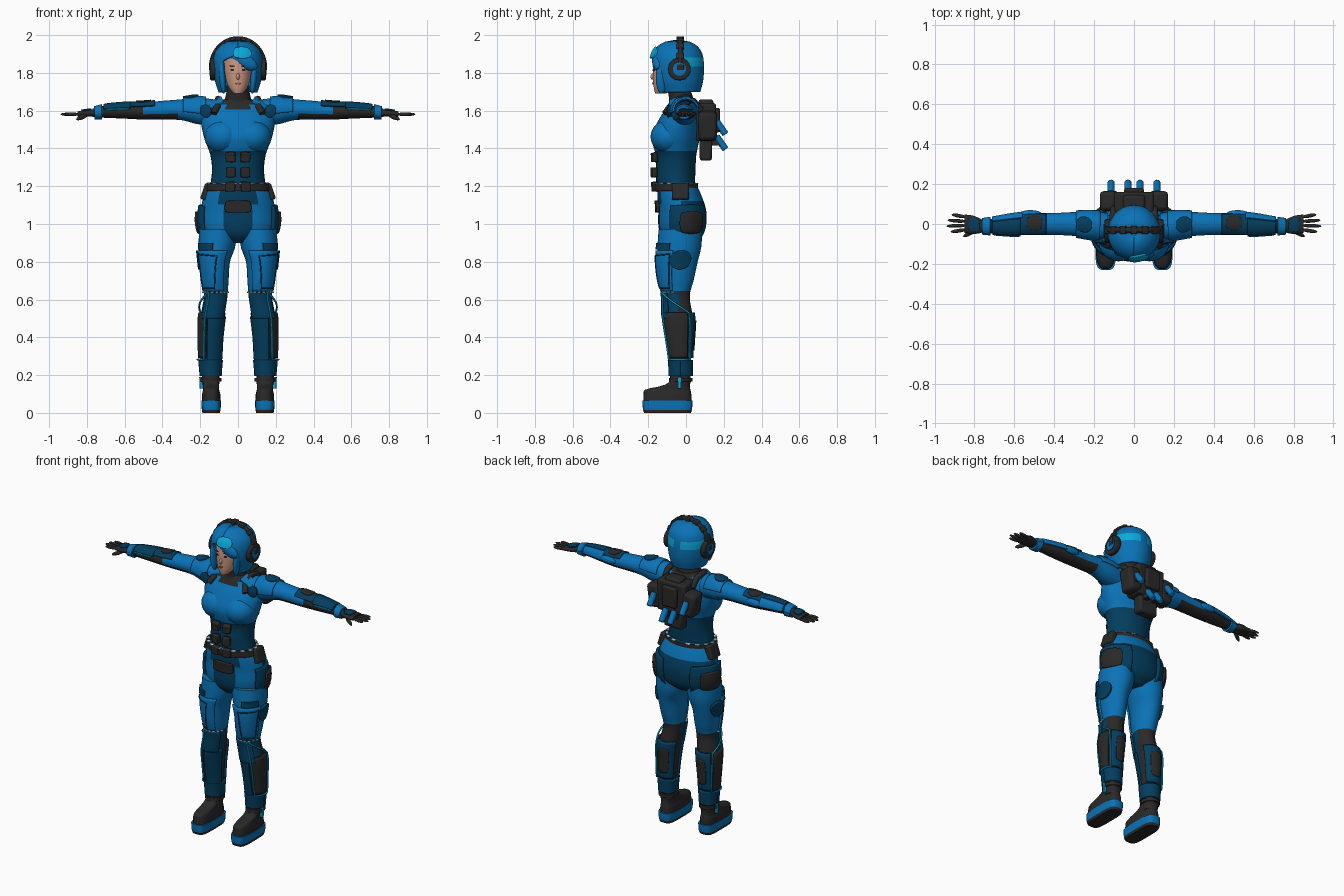
import bpy, bmesh
from math import sin, cos, radians, copysign, pi
from mathutils import Vector, Matrix, Euler
default = bpy.data.objects.get("Cube")
if default:
    bpy.data.objects.remove(default, do_unlink=True)
COLORS = {"blue": (.003, .17, .47), "dark_blue": (.001, .047, .112), "black": (.022, .022, .022), "cyan": (.003, .4, .7),
          "skin": (.62, .32, .23), "lips": (.42, .13, .11), "pale": (.7, .85, .9)}
MATS = {}
for label, rgb in COLORS.items():
    m = MATS[label] = bpy.data.materials.new(label)
    m.use_nodes = True
    m.diffuse_color = (*rgb, 1)
    m.node_tree.nodes["Principled BSDF"].inputs["Base Color"].default_value = (*rgb, 1)
made = []

def finish(name, bm, color, mirror=False, thick=0, bevel=0):
    """Turn a bmesh into an object; color is a name or a rule on face centres."""
    rule = color if callable(color) else (lambda c: color)
    mesh = bpy.data.meshes.new(name)
    bmesh.ops.recalc_face_normals(bm, faces=bm.faces)
    used = []
    for f in bm.faces:
        key = rule(f.calc_center_median())
        if key not in used:
            used.append(key)
            mesh.materials.append(MATS[key])
        f.material_index = used.index(key)
    bm.to_mesh(mesh)
    bm.free()
    ob = bpy.data.objects.new(name, mesh)
    bpy.context.collection.objects.link(ob)
    if thick:
        mod = ob.modifiers.new("thickness", "SOLIDIFY")
        mod.thickness, mod.offset = thick, 0
    if bevel:
        mod = ob.modifiers.new("bevel", "BEVEL")
        mod.width, mod.segments = bevel, 2
    if mirror:
        ob.modifiers.new("mirror", "MIRROR")
    made.append(ob)

def ring(rows, t):
    """Smooth section (two centres, two radii) at position t."""
    last = len(rows) - 1
    i = max([j for j in range(last) if rows[j][0] <= t + 1e-6] or [0])
    slope = []
    for j in (i, i + 1):
        a, b = rows[max(j - 1, 0)], rows[min(j + 1, last)]
        slope.append([(q - p) / (b[0] - a[0]) for p, q in zip(a, b)])
    h = rows[i + 1][0] - rows[i][0]
    u = (t - rows[i][0]) / h
    s = u * u * (3 - 2 * u)
    return [(1 - s) * rows[i][k] + s * rows[i + 1][k] + h * u * (1 - u) *
            ((1 - u) * slope[0][k] - u * slope[1][k]) for k in range(1, 5)]

def point(body, t, deg, grow=0):
    axis, rows, power = body
    ca, cb, ra, rb = ring(rows, t)
    c, s = cos(radians(deg)), sin(radians(deg))
    a, b = ca + (ra + grow) * copysign(abs(c) ** power, c), cb + (rb + grow) * copysign(abs(s) ** power, s)
    return Vector((t, a, b)) if axis == "x" else Vector((a, b, t))

def skin_grid(bm, grid, wrap=False):
    for r0, r1 in zip(grid, grid[1:]):
        for j in range(len(r0) - (not wrap)):
            k = (j + 1) % len(r0)
            bm.faces.new((r0[j], r0[k], r1[k], r1[j]))

def loft(name, body, color, mirror=False, steps=36, segs=32):
    bm = bmesh.new()
    lo, hi = body[1][0][0], body[1][-1][0]
    grid = [[bm.verts.new(point(body, lo + (hi - lo) * i / steps, 360 * j / segs)) for j in range(segs)]
            for i in range(steps + 1)]
    skin_grid(bm, grid, wrap=True)
    bm.faces.new(grid[0])
    bm.faces.new(grid[-1])
    finish(name, bm, color, mirror)

def patch(name, body, t0, t1, a0, a1, grow, color, mirror=True, oval=0, gap=None, n=16):
    """A shell plate that follows the surface of a body; oval rounds its corners."""
    bm = bmesh.new()
    grid = []
    for i in range(n + 1):
        grid.append([])
        for j in range(2 * n + 1):
            u, v = 2 * i / n - 1, j / n - 1
            u, v = u * (1 - v * v * oval) ** .5, v * (1 - u * u * oval) ** .5
            t = t0 + (t1 - t0) * (u + 1) / 2
            g = gap(t) if gap else 0
            grid[i].append(bm.verts.new(point(body, t, a0 + g + (a1 - a0 - 2 * g) * (v + 1) / 2, grow / 2)))
    skin_grid(bm, grid)
    finish(name, bm, color, mirror, thick=grow + .004)

def solid(name, kind, loc, size, color, rot=(0, 0, 0), mirror=False, bevel=0):
    bm = bmesh.new()
    if kind == "box":
        bmesh.ops.create_cube(bm, size=1)
    elif kind == "ball":
        bmesh.ops.create_uvsphere(bm, u_segments=24, v_segments=16, radius=.5)
    else:
        bmesh.ops.create_cone(bm, cap_ends=True, segments=24, radius1=.5, radius2=.5, depth=1)
    turn = Euler([radians(r) for r in rot]).to_matrix().to_4x4()
    bm.transform(Matrix.Translation(loc) @ turn @ Matrix.Diagonal((*size, 1)))
    finish(name, bm, color, mirror, bevel=bevel)

def tube(name, pts, radius, color, closed=False):
    cu = bpy.data.curves.new(name, "CURVE")
    cu.dimensions, cu.bevel_depth, cu.bevel_resolution, cu.use_fill_caps = "3D", radius, 2, True
    sp = cu.splines.new("POLY")
    sp.points.add(len(pts) - 1)
    for p, co in zip(sp.points, pts):
        p.co = (*co, 1)
    sp.use_cyclic_u = closed
    cu.materials.append(MATS[color])
    ob = bpy.data.objects.new(name, cu)
    bpy.context.collection.objects.link(ob)
    ob.modifiers.new("mirror", "MIRROR")

def trim(name, body, corners, grow, color, radius=.005):
    tube(name, [point(body, a[0] + (b[0] - a[0]) * k / 8, a[1] + (b[1] - a[1]) * k / 8, grow)
                for a, b in zip(corners, corners[1:] + corners[:1]) for k in range(8)], radius, color, closed=True)

# Body sections: position, two centres, two radii
torso = ("z", [(1.17, 0, -.055, .152, .1), (1.28, 0, -.055, .138, .105), (1.36, 0, -.052, .145, .106), (1.41, 0, -.055, .162, .118),
               (1.47, 0, -.052, .183, .127), (1.56, 0, -.035, .195, .105), (1.62, 0, -.02, .17, .08), (1.66, 0, -.02, .085, .065)], 1)
hips = ("z", [(.9, 0, -.025, .06, .07), (.94, 0, -.022, .17, .11), (.99, 0, -.02, .198, .126), (1.07, 0, -.02, .198, .127),
              (1.15, 0, -.035, .18, .117), (1.22, 0, -.05, .148, .1)], 1)
legs = ("z", [(.12, .143, -.03, .043, .052), (.2, .145, -.028, .045, .05), (.3, .145, -.03, .053, .055), (.4, .143, -.035, .057, .066),
              (.5, .137, -.04, .063, .076), (.62, .118, -.05, .062, .07), (.7, .12, -.05, .07, .09), (.8, .122, -.045, .08, .107),
              (.88, .112, -.035, .097, .116), (.97, .105, -.03, .1, .115)], 1)
arms = ("x", [(.13, -.015, 1.59, .07, .07), (.22, -.005, 1.6, .068, .07), (.3, 0, 1.605, .06, .055), (.4, 0, 1.602, .055, .05),
              (.5, 0, 1.598, .055, .045), (.6, -.005, 1.598, .05, .04), (.7, -.01, 1.595, .038, .033), (.77, -.012, 1.588, .03, .022)], 1)
head = ("z", [(1.69, 0, -.135, .022, .028), (1.72, 0, -.115, .048, .055), (1.78, 0, -.095, .068, .08), (1.84, 0, -.09, .073, .085),
              (1.9, 0, -.08, .07, .085), (1.95, 0, -.07, .04, .05)], 1)
hair = ("z", [(1.7, 0, -.035, .088, .095), (1.76, 0, -.04, .106, .115), (1.84, 0, -.045, .116, .124), (1.9, 0, -.045, .108, .115),
              (1.94, 0, -.045, .078, .086), (1.96, 0, -.045, .04, .045), (1.966, 0, -.045, .004, .004)], 1)
neck = ("z", [(1.6, 0, -.02, .1, .075), (1.66, 0, -.025, .07, .065), (1.74, 0, -.045, .055, .058)], 1)
boot = ("z", [(.06, .142, -.098, .05, .128), (.1, .142, -.098, .048, .126), (.125, .142, -.095, .042, .118),
              (.14, .143, -.06, .043, .08), (.16, .143, -.035, .044, .058), (.22, .145, -.03, .046, .053)], .7)
sole = ("z", [(0, .142, -.098, .046, .124), (.02, .142, -.098, .05, .13), (.065, .142, -.098, .052, .133)], .5)
palm = ("x", [(.755, -.012, 1.588, .03, .02), (.8, -.005, 1.586, .045, .018), (.85, .002, 1.582, .046, .014)], .8)

# Colour rules by position
def torso_color(c):
    if c.z > 1.64 or (c.z > 1.6 and abs(c.x) < .075):
        return "black"
    return "dark_blue" if c.z < 1.385 else "blue"

def leg_color(c):
    if c.z < .2 or (c.z < .64 and c.y > -.04 and c.z > .28):
        return "black"
    return "dark_blue" if c.z < .64 else "blue"

def hip_color(c):
    if c.y < -.02:
        return "dark_blue" if abs(c.x) < .09 else "blue"
    return "blue" if c.z > 1.12 else "dark_blue"

def arm_color(c):
    if c.x > .5:
        return "black"
    return "black" if c.x > .32 and c.z < 1.585 else "blue"

def hair_color(c):
    return "cyan" if 1.83 < c.z < 1.885 and c.y > -.02 and abs(c.x) > .025 else "blue"

# Main body
loft("torso", torso, torso_color)
solid("bust", "ball", (.078, -.09, 1.462), (.2, .195, .18), "blue", mirror=True)
loft("hips", hips, hip_color)
loft("legs", legs, leg_color, mirror=True, steps=60)
loft("arms", arms, arm_color, mirror=True, steps=48)
loft("neck_collar", neck, "black", steps=8)
loft("boot_uppers", boot, "black", mirror=True, steps=18)
loft("boot_soles", sole, lambda c: "black" if c.z < .02 else "blue", mirror=True, steps=8)
loft("palms", palm, "black", mirror=True, steps=6, segs=20)
for i, reach in enumerate((.08, .1, .095, .075)):
    solid(f"finger_{i}", "ball", (.84 + reach / 2, -.034 + .025 * i, 1.581), (reach, .019, .019), "black", (0, 0, 6 * i - 8), True)
solid("thumbs", "ball", (.825, -.047, 1.566), (.075, .022, .024), "black", (0, 20, -28), True)
# Head and face
loft("face", head, "skin", steps=24)
solid("nose", "ball", (0, -.174, 1.781), (.019, .028, .034), "skin", (-18, 0, 0))
patch("eyes", head, 1.81, 1.82, 286, 301, .003, "black", oval=.5, n=6)
patch("eyebrows", head, 1.835, 1.839, 284, 304, .003, "black", n=6)
patch("lips", head, 1.738, 1.75, 259, 281, .004, "lips", mirror=False, oval=.5, n=6)
patch("hair_bob", hair, 1.7, 1.966, 270, 630, .014, hair_color, mirror=False, n=28,
      gap=lambda z: 40 * min(1, max(0, (1.9 - z) / .035)))
solid("fringe", "ball", (.028, -.15, 1.868), (.17, .06, .08), "blue", (0, 32, 0))
patch("fringe_highlight", hair, 1.875, 1.93, 258, 303, .024, "cyan", mirror=False, oval=.4)
solid("side_locks", "ball", (.083, -.13, 1.775), (.034, .06, .17), "blue", (0, 5, 0), True)
# Headset
arc = [(.14 * cos(pi * k / 24), -.03, 1.83 + .15 * sin(pi * k / 24)) for k in range(13)]
tube("headband", arc, .014, "black")
for k in range(0, 13, 3):
    solid("headband_blocks", "box", arc[k], (.032, .04, .026), "black", (0, 90 - 7.5 * k, 0), True, .004)
solid("ear_cups", "drum", (.132, -.035, 1.82), (.12, .12, .03), "black", (0, 90, 0), True, .006)
solid("ear_discs", "drum", (.146, -.035, 1.82), (.07, .07, .012), "blue", (0, 90, 0), True)
# Mirrored armour plates: name, body, extent along it, angles around it, height, colour, rounding
for plate in (
        ("thigh_plates", legs, .645, .86, 235, 345, .008, "blue"), ("thigh_tabs", legs, .865, .9, 282, 335, .01, "dark_blue"),
        ("thigh_discs", legs, .76, .86, -22, 36, .012, "dark_blue", True, .5), ("knee_guards", legs, .5, .635, 215, 318, .012, "dark_blue"),
        ("shin_guards", legs, .27, .51, 195, 288, .01, "dark_blue"), ("shin_panels", legs, .29, .53, -66, 33, .012, "black"),
        ("calf_plates", legs, .29, .53, 45, 150, .012, "dark_blue"), ("calf_insets", legs, .33, .49, 68, 125, .016, "black", True, .2),
        ("shin_cuffs", legs, .195, .28, 0, 360, .012, "dark_blue"), ("ankle_straps", legs, .165, .185, 0, 360, .01, "black"),
        ("ankle_lights", legs, .13, .19, -12, 2, .014, "cyan"), ("hip_pads", hips, .93, 1.1, -28, 62, .014, "dark_blue", True, .1),
        ("hip_pockets", hips, .955, 1.065, -5, 44, .026, "black", True, .25),
        ("shoulder_plates", arms, .17, .29, 10, 190, .007, "blue"), ("shoulder_caps", arms, .21, .29, 60, 120, .014, "dark_blue", True, .5),
        ("shoulder_discs", arms, .14, .2, 155, 200, .018, "dark_blue", True, .5), ("elbow_caps", arms, .46, .54, 50, 120, .01, "black", True, .4),
        ("elbow_bands", arms, .44, .57, 35, 150, .006, "dark_blue"), ("forearm_plates", arms, .57, .71, 60, 160, .008, "dark_blue"),
        ("forearm_strips", arms, .56, .71, -5, 56, .01, "blue"), ("wrist_cuffs", arms, .72, .76, 0, 360, .009, "blue"),
        ("hand_plates", palm, .775, .83, 50, 130, .004, "dark_blue", True, .3)):
    patch(*plate)
for z in (1.172, 1.247, 1.327):
    patch("abdomen_pads", torso, z, z + .052, 275, 293, .026, "black", oval=.15, n=8)
# Light strips and seams
trim("shin_lights", legs, [(.282, -60), (.64, -62), (.53, 38), (.282, 45)], .018, "cyan")
trim("thigh_seams", legs, [(.66, 275), (.83, 265), (.84, 338), (.66, 335)], .01, "dark_blue", .004)
trim("forearm_lights", arms, [(.58, 164), (.7, 164), (.7, 170), (.58, 170)], .008, "cyan", .003)
for k in range(8):
    patch("knee_dashes", legs, .636, .642, 200 + 20 * k, 212 + 20 * k, .01, "pale", n=4)
    patch("belt_slits", torso, 1.213, 1.218, 22 * k - 88, 22 * k - 78, .018, "pale", n=4)
# Belt, pouches and straps
patch("groin_pad", hips, 1.06, 1.125, 250, 290, .014, "black", mirror=False, oval=.2)
patch("belt", torso, 1.175, 1.215, 0, 360, .016, "black", mirror=False)
solid("belt_pouches", "box", (.168, -.03, 1.17), (.04, .09, .09), "black", (0, -18, 0), True, .01)
solid("elbow_points", "ball", (.52, .052, 1.605), (.11, .035, .045), "blue", mirror=True)
tube("harness_straps", [(.1, .08, 1.6), (.105, .04, 1.65), (.105, -.03, 1.662), (.11, -.085, 1.62), (.13, -.11, 1.585)], .018, "black")
solid("collar_plates", "box", (.125, -.06, 1.637), (.1, .06, .022), "blue", (25, 28, 0), True, .006)
# Backpack
for name, z, size in (("pack_core", 1.54, (.2, .11, .2)), ("pack_top", 1.635, (.11, .08, .05)), ("pack_tail", 1.4, (.13, .065, .13))):
    solid(name, "box", (0, .105, z), size, "black", bevel=.014)
solid("pack_panel", "box", (0, .16, 1.55), (.1, .04, .13), "black", bevel=.01)
solid("pack_pods", "box", (.122, .115, 1.52), (.085, .1, .15), "black", (0, 8, 0), True, .02)
for x, z in ((.03, 1.43), (.115, 1.51)):
    solid("canisters", "drum", (x, .185, z), (.036, .036, .085), "blue", (35, 0, 0), True, .005)
    solid("canister_mounts", "box", (x, .15, z), (.03, .07, .03), "black", mirror=True)

bpy.ops.object.select_all(action="DESELECT")
for ob in made:
    ob.select_set(True)
bpy.context.view_layer.objects.active = made[0]
bpy.ops.object.shade_smooth_by_angle(angle=radians(40))
